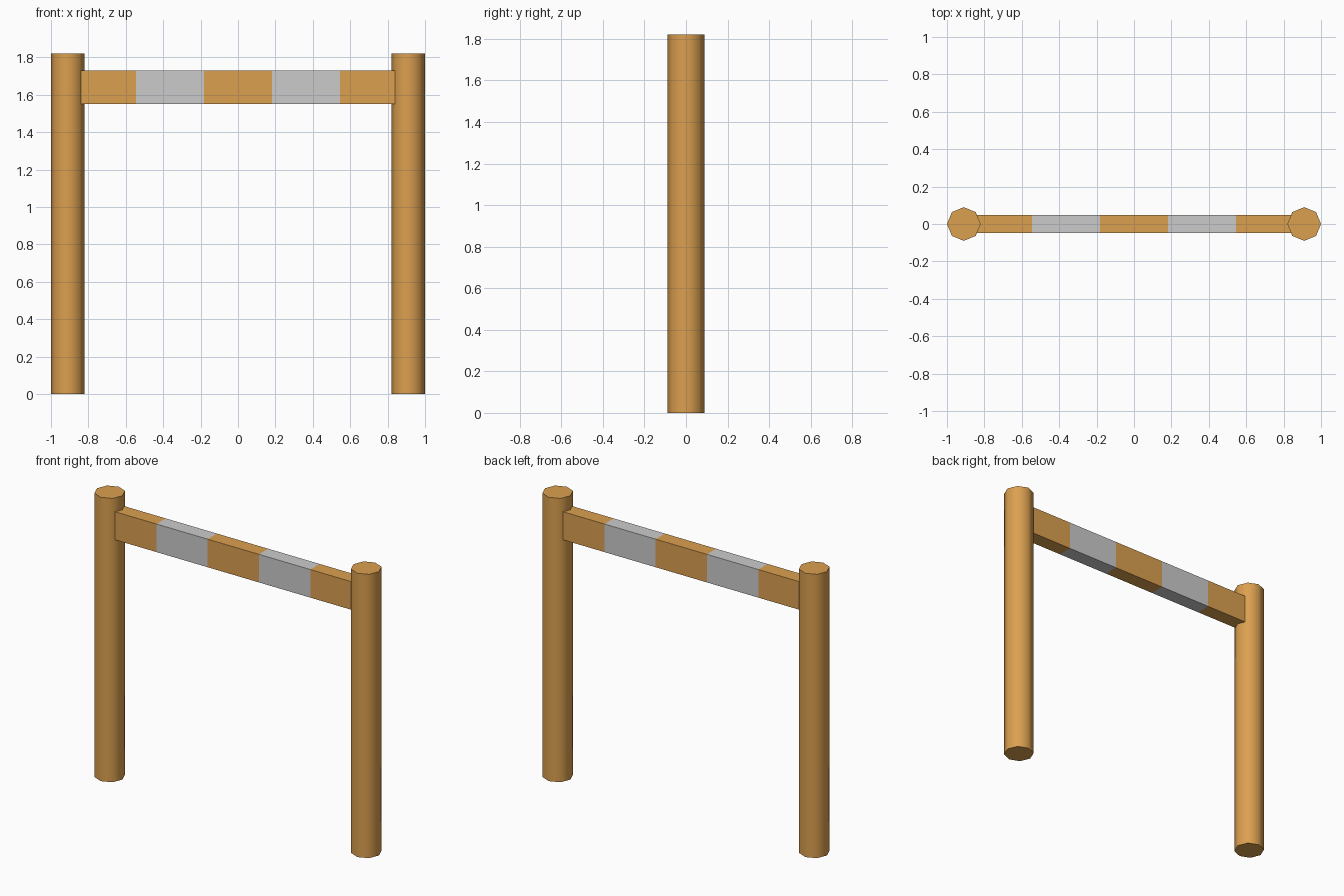
import bpy, bmesh, math

if "Cube" in bpy.data.objects:
    bpy.data.objects.remove(bpy.data.objects["Cube"])

wood = bpy.data.materials.new("orange_wood")
wood.diffuse_color = (0.71, 0.35, 0.08, 1)
wood.use_nodes = True
wood.node_tree.nodes["Principled BSDF"].inputs["Base Color"].default_value = wood.diffuse_color

POST_X, POST_R, HEIGHT = 0.91, 0.09, 1.82


# Octagonal upright posts, smooth sides with sharp caps
def add_post(name, x):
    bpy.ops.mesh.primitive_cylinder_add(vertices=8, radius=POST_R, depth=HEIGHT,
                                        location=(x, 0, HEIGHT / 2))
    post = bpy.context.object
    post.name = name
    post.data.materials.append(wood)
    bpy.ops.object.shade_smooth_by_angle(angle=math.radians(50))


add_post("left_post", -POST_X)
add_post("right_post", POST_X)

# Crossbar running between post centres, cut into five equal bands
bpy.ops.mesh.primitive_cube_add(size=1, location=(0, 0, 1.64))
bar = bpy.context.object
bar.name = "striped_crossbar"
band = 2 * POST_X / 5
bm = bmesh.new()
bm.from_mesh(bar.data)
bmesh.ops.scale(bm, vec=(2 * POST_X, 0.094, 0.18), verts=bm.verts)
for k in (-1.5, -0.5, 0.5, 1.5):
    bmesh.ops.bisect_plane(bm, geom=bm.verts[:] + bm.edges[:] + bm.faces[:],
                           plane_co=(k * band, 0, 0), plane_no=(1, 0, 0))

# Alternate orange wood and plain grey bands
bar.data.materials.append(wood)
bar.data.materials.append(None)
for f in bm.faces:
    x = f.calc_center_median().x
    f.material_index = 1 if 0.5 * band < abs(x) < 1.5 * band else 0
bm.to_mesh(bar.data)
bm.free()
